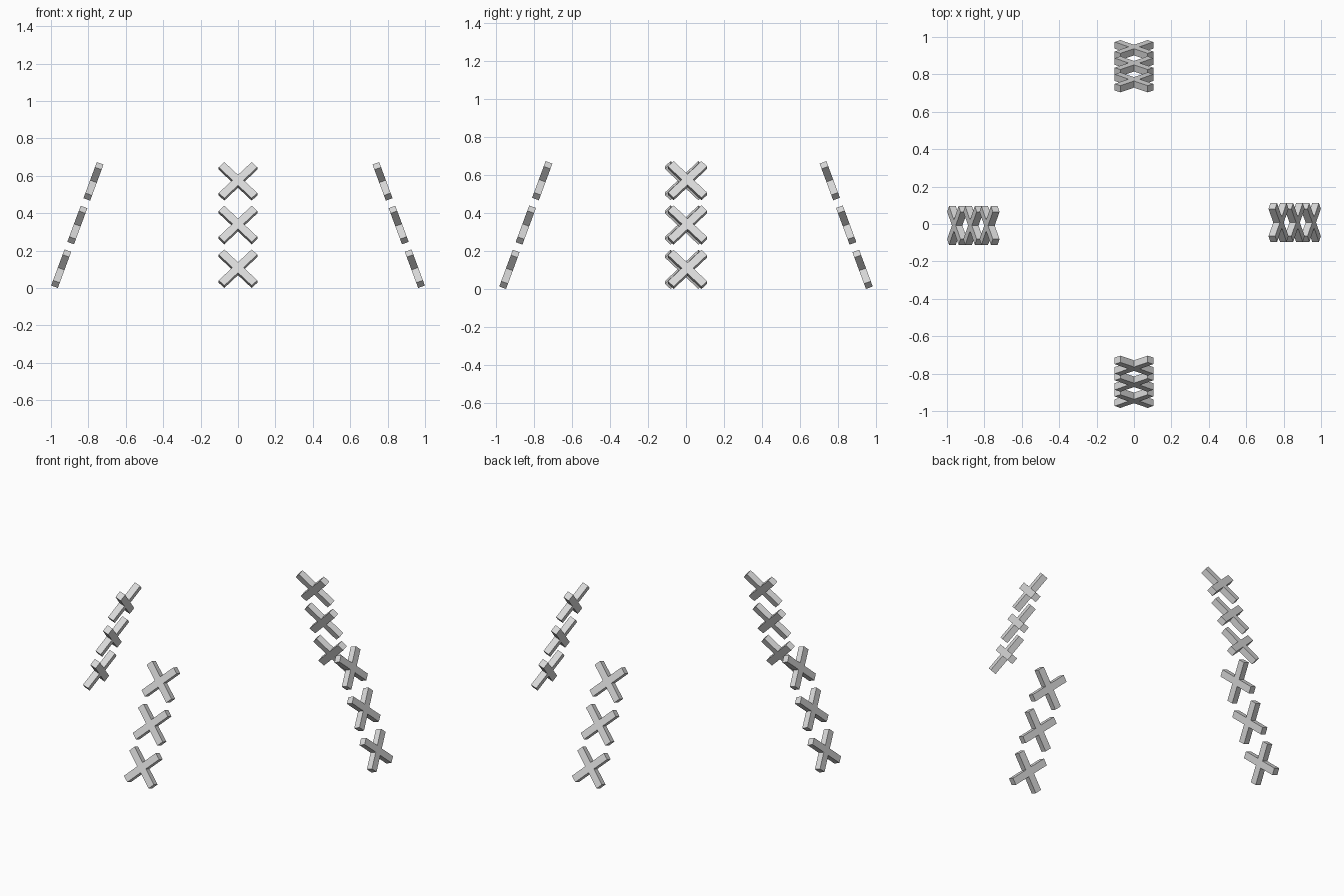
import bpy
import bmesh
from math import radians
from mathutils import Matrix, Vector

SPAN = 0.206       # overall width of one cross
BAR = 0.042        # width of one arm
DEPTH = 0.038      # thickness of a cross
LEAN = radians(20.3)
STEP = 0.249       # spacing of crosses along a leaning row
MID_Z = 0.3365

cube = bpy.data.objects.get("Cube")
if cube:
    bpy.data.objects.remove(cube, do_unlink=True)

GREY = (0.7, 0.7, 0.7, 1)
grey = bpy.data.materials.new("light_grey")
grey.use_nodes = True
grey.diffuse_color = GREY
grey.node_tree.nodes["Principled BSDF"].inputs["Base Color"].default_value = GREY


def cross_mesh():
    """Upright X outline, swept through its thickness."""
    h = BAR / 2
    reach = (SPAN * 2 ** 0.5 - BAR) / 2
    arm = [Vector((reach, 0, -h)), Vector((reach, 0, h)), Vector((h, 0, h))]
    bm = bmesh.new()
    outline = []
    for quarter in range(4):
        turn = Matrix.Rotation(-radians(45 + 90 * quarter), 3, "Y")
        outline += [bm.verts.new(turn @ p + Vector((0, -DEPTH / 2, 0))) for p in arm]
    face = bm.faces.new(outline)
    swept = bmesh.ops.extrude_face_region(bm, geom=[face], use_keep_orig=True)
    moved = [v for v in swept["geom"] if isinstance(v, bmesh.types.BMVert)]
    bmesh.ops.translate(bm, verts=moved, vec=(0, DEPTH, 0))
    bmesh.ops.recalc_face_normals(bm, faces=bm.faces)
    mesh = bpy.data.meshes.new("cross")
    bm.to_mesh(mesh)
    bm.free()
    mesh.materials.append(grey)
    return mesh


mesh = cross_mesh()

# Four rows lean inward; each carries three crosses
rows = [("front", 0, 0.8435, 0), ("left", 90, 0.859, 0.008),
        ("back", 180, 0.8435, 0), ("right", 270, 0.859, 0.008)]
for side, angle, radius, shift in rows:
    row = (Matrix.Rotation(radians(angle), 4, "Z")
           @ Matrix.Translation((shift, -radius, MID_Z))
           @ Matrix.Rotation(-LEAN, 4, "X"))
    for level, name in enumerate(("lower", "middle", "upper")):
        obj = bpy.data.objects.new(f"{side}_{name}_cross", mesh)
        obj.matrix_world = row @ Matrix.Translation((0, 0, (level - 1) * STEP))
        bpy.context.collection.objects.link(obj)
